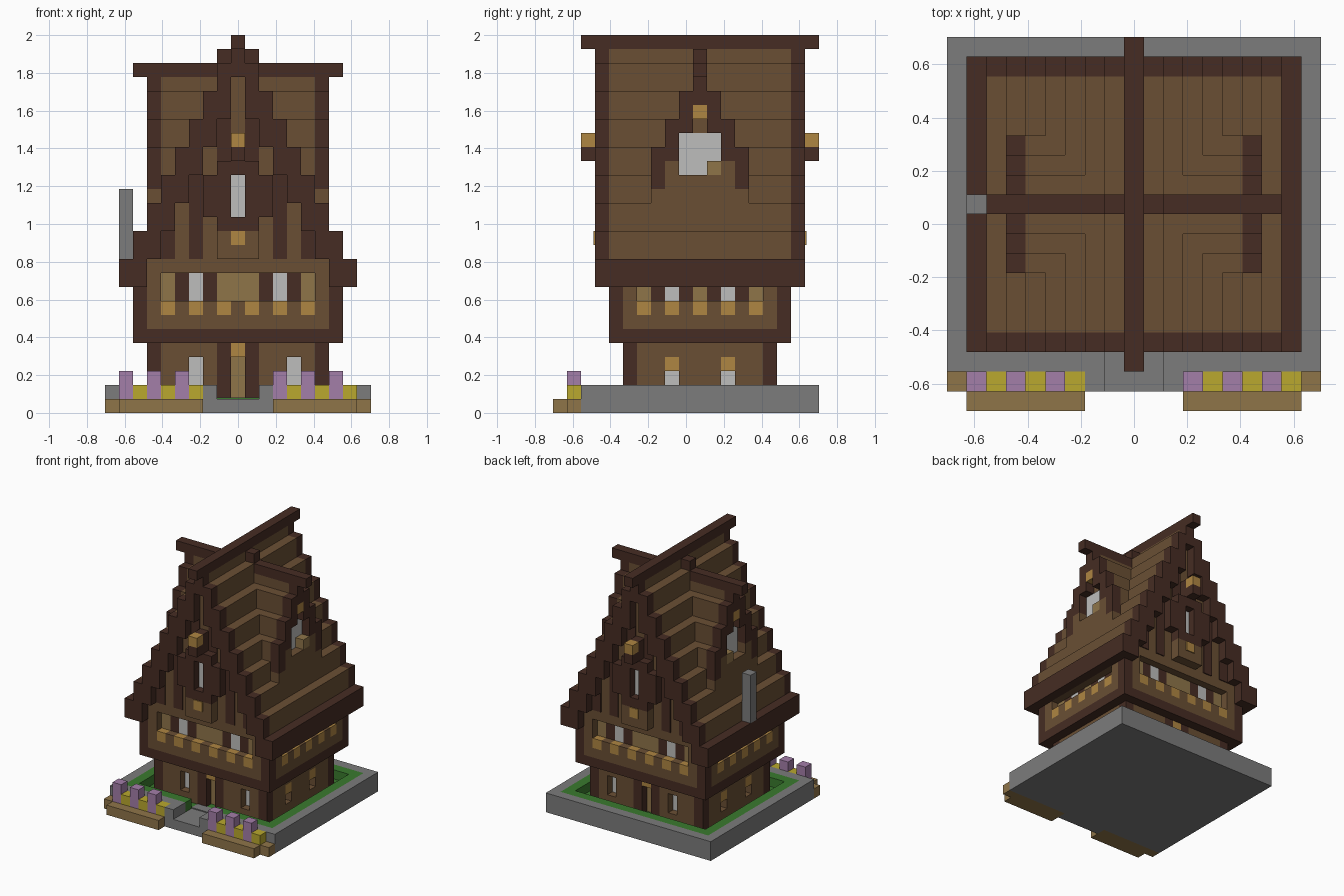
import bpy, bmesh
from mathutils import Matrix, Vector

V = 2 / 27          # size of one block
CENTRE = 1          # house centre is one block behind the origin

if "Cube" in bpy.data.objects:
    bpy.data.objects.remove(bpy.data.objects["Cube"])


def linear(c):
    c /= 255
    return c / 12.92 if c < 0.04 else ((c + 0.055) / 1.055) ** 2.4


def material(name, *rgb):
    m = bpy.data.materials.new(name)
    m.use_nodes = True
    col = [linear(c) for c in rgb] + [1]
    m.diffuse_color = col
    m.node_tree.nodes["Principled BSDF"].inputs["Base Color"].default_value = col
    return m


dark = material("dark timber", 70, 44, 35)
brown = material("brown planks", 106, 79, 52)
tan = material("tan wood", 143, 117, 73)
gold = material("lamp gold", 175, 134, 66)
white = material("window pane", 190, 190, 188)
grey = material("grey stone", 124, 124, 124)
yellow = material("yellow flowers", 186, 169, 46)
purple = material("purple flowers", 164, 126, 169)
green = material("grass", 58, 122, 46)
KEY = dict(D=dark, B=brown, T=tan, G=gold, W=white)


def build(name, mat, boxes):
    """One object from boxes (x0, x1, y0, y1, z0, z1) in block units."""
    bm = bmesh.new()
    for x0, x1, y0, y1, z0, z1 in boxes:
        mid = Vector((x0 + x1, y0 + y1 + 2 * CENTRE, z0 + z1)) * V / 2
        size = (abs(x1 - x0) * V, abs(y1 - y0) * V, abs(z1 - z0) * V)
        bmesh.ops.create_cube(bm, size=1, matrix=Matrix.Translation(mid) @ Matrix.Diagonal(size).to_4x4())
    me = bpy.data.meshes.new(name)
    bm.to_mesh(me)
    bm.free()
    me.materials.append(mat)
    bpy.context.collection.objects.link(bpy.data.objects.new(name, me))


def mirror_x(boxes):
    return boxes + [(-a, -b, *rest) for a, b, *rest in boxes]


def mirror_y(boxes):
    return boxes + [(a, b, -c, -d, e, f) for a, b, c, d, e, f in boxes]


def both(boxes):
    return mirror_y(mirror_x(boxes))


def facade(name, rows, depth, top, along_x):
    """Wall pair drawn as letters, top row first; lower case is recessed."""
    groups = {}
    for r, row in enumerate(rows):
        start = 0
        for n in range(1, len(row) + 1):
            if n < len(row) and row[n] == row[start]:
                continue
            u0, u1 = start - len(row) / 2, n - len(row) / 2
            out = depth if row[start].isupper() else depth - 0.8
            z = top - r
            if along_x:
                b = mirror_y([(u0, u1, depth - 1, out, z - 1, z)])
            else:
                b = mirror_x([(depth - 1, out, u0, u1, z - 1, z)])
            groups.setdefault(row[start].upper(), []).extend(b)
            start = n
    for key, boxes in groups.items():
        build(name + " " + KEY[key].name, KEY[key], boxes)


# Ground: stone slab, rim with an entrance gap, sunken lawn and path
build("stone_base", grey, [(-9.5, 9.5, -8.5, 8.5, 0, 1), (-2.5, 2.5, -9.5, -8.5, 0, 1),
                           (-8.5, 8.5, 7.5, 8.5, 1, 2)]
      + mirror_x([(8.5, 9.5, -8.5, 8.5, 1, 2), (1.5, 8.5, -8.5, -7.5, 1, 2),
                  (1.5, 2.5, -9.5, -8.5, 1, 2)]))
build("lawn", green, [(-7.5, 7.5, -6.5, 6.5, 1, 1.05), (-7.5, 7.5, 6.5, 7.5, 1, 2)]
      + mirror_x([(7.5, 8.5, -7.5, 7.5, 1, 2), (1.5, 7.5, -7.5, -6.5, 1, 2)]))
build("path", grey, [(-1.5, 1.5, -6.5, -5.5, 1, 1.1)])

# Flower planters either side of the entrance
build("planters", tan, mirror_x([(2.5, 9.5, -9.5, -8.5, 0, 1), (2.5, 8.5, -10.5, -9.5, 0, 1)]))
tall, low = (-8, -6, -4, 3, 5, 7), (-7, -5, -3, 4, 6, 8)
build("tall_flowers", purple, [(i - .5, i + .5, -9.5, -8.5, 1, 3) for i in tall])
build("low_flowers", yellow, [(i - .5, i + .5, -9.5, -8.5, 1, 2) for i in low])

# Ground floor
build("house_core", brown, [(-5.5, 5.5, -4.5, 4.5, 1, 5), (-6.5, 6.5, -5.5, 5.5, 5, 10)])
facade("ground_floor_front_and_back", ["DBBBBDGDBBBBD",
                                       "DBBwBDtDBBwBD",
                                       "DBBwBDtDBBwBD",
                                       "DBBBBDtDBBBBD"], 5.5, 5, True)
facade("ground_floor_sides", ["BBBBBBBBB",
                              "BBGBBBGBB",
                              "BBwBBBwBB",
                              "BBBBBBBBB"], 6.5, 5, False)

# Overhanging upper floor
facade("upper_floor_front_and_back", ["DBBBBBBBBBBBBBD",
                                      "DBtdwdtttdwdtBD",
                                      "DBtdwdtttdwdtBD",
                                      "DBGBGBGBGBGBGBD",
                                      "DBBBBBBBBBBBBBD",
                                      "DDDDDDDDDDDDDDD"], 6.5, 11, True)
facade("upper_floor_sides", ["BtdwdtdwdtB",
                             "BGBGBGBGBGB",
                             "BBBBBBBBBBB",
                             "DDDDDDDDDDD"], 7.5, 9, False)

# Stepped main roof with dark rims, eaves and ridge beam
build("main_roof", brown, [(-7.5, 7.5, -5.5, 5.5, 9, 11), (-.5, .5, -6.5, 6.5, 25, 26)]
      + [(-i - .5, i + .5, -6.5, 6.5, 25 - 2 * i, 27 - 2 * i) for i in range(1, 8)])
build("roof_rim", dark, both([(i - .5, i + .5, 6.5, 7.5, max(9, 23 - 2 * i), 27 - 2 * i)
                              for i in range(1, 8)])
      + mirror_y([(-.5, .5, 6.5, 7.5, 24, 26)]))
build("eaves", dark, mirror_x([(7.5, 8.5, -7.5, 7.5, 9, 11)]))
build("ridge_beam", dark, [(-.5, .5, -8.5, 8.5, 26, 27), (-1.5, 1.5, -.5, .5, 25, 26)])

# Gable details, front and back
build("gable_posts", dark, both([(2.5, 3.5, 6.5, 6.6, 11, 17), (4.5, 5.5, 6.5, 6.6, 11, 13),
                                 (.5, 1.5, 6.5, 6.6, 18, 21)]))
build("gable_window_frame", dark, both([(.5, 1.5, 6.5, 7.5, 13, 18), (1.5, 2.5, 6.5, 7.5, 14, 17)])
      + mirror_y([(-.5, .5, 6.5, 7.5, 13, 14), (-.5, .5, 6.5, 7.5, 17, 20)]))
build("gable_window", white, mirror_y([(-.5, .5, 6.5, 6.7, 14, 17)]))
build("gable_box", brown, mirror_y([(-1.5, 1.5, 6.5, 7.5, 11, 13)]))
build("gable_box_lamp", gold, mirror_y([(-.5, .5, 7.5, 7.6, 12, 13)]))
build("lamp_bracket", dark, mirror_y([(-.5, .5, 7.5, 8.5, 18, 19)]))
build("hanging_lamp", gold, mirror_y([(-.5, .5, 7.5, 8.5, 19, 20)]))

# Cross gable dormers on the left and right
build("dormer_roof", brown, [(-5.5, 5.5, -.5, .5, 23, 24)]
      + [(-5.5, 5.5, -d - .5, d + .5, 23 - 2 * d, 25 - 2 * d) for d in range(1, 4)])
build("dormer_rim", dark, both([(5.5, 6.5, d - .5, d + .5, 22 - 2 * d, 25 - 2 * d) for d in range(1, 4)])
      + mirror_x([(5.5, 6.5, -.5, .5, 22, 24)]))
build("dormer_ridge", dark, [(-7.5, 7.5, -.5, .5, 24, 25)])
build("dormer_wall", brown, mirror_x([(5.5, 6.5, -3.5, 3.5, 15, 16), (5.5, 6.5, -2.5, 2.5, 16, 17)])
      + both([(5.5, 6.5, 1.5, 2.5, 17, 18)]))
build("dormer_window", white, mirror_x([(5.5, 5.6, -1.5, 1.5, 17, 20)]))
build("dormer_shutter", tan, mirror_x([(5.5, 6.5, .5, 1.5, 17, 18)]))
build("dormer_lamp", gold, mirror_x([(5.5, 6.5, -.5, .5, 21, 22)]))

# Chimney
build("chimney", grey, [(-8.5, -7.5, -.5, .5, 11, 16)])
